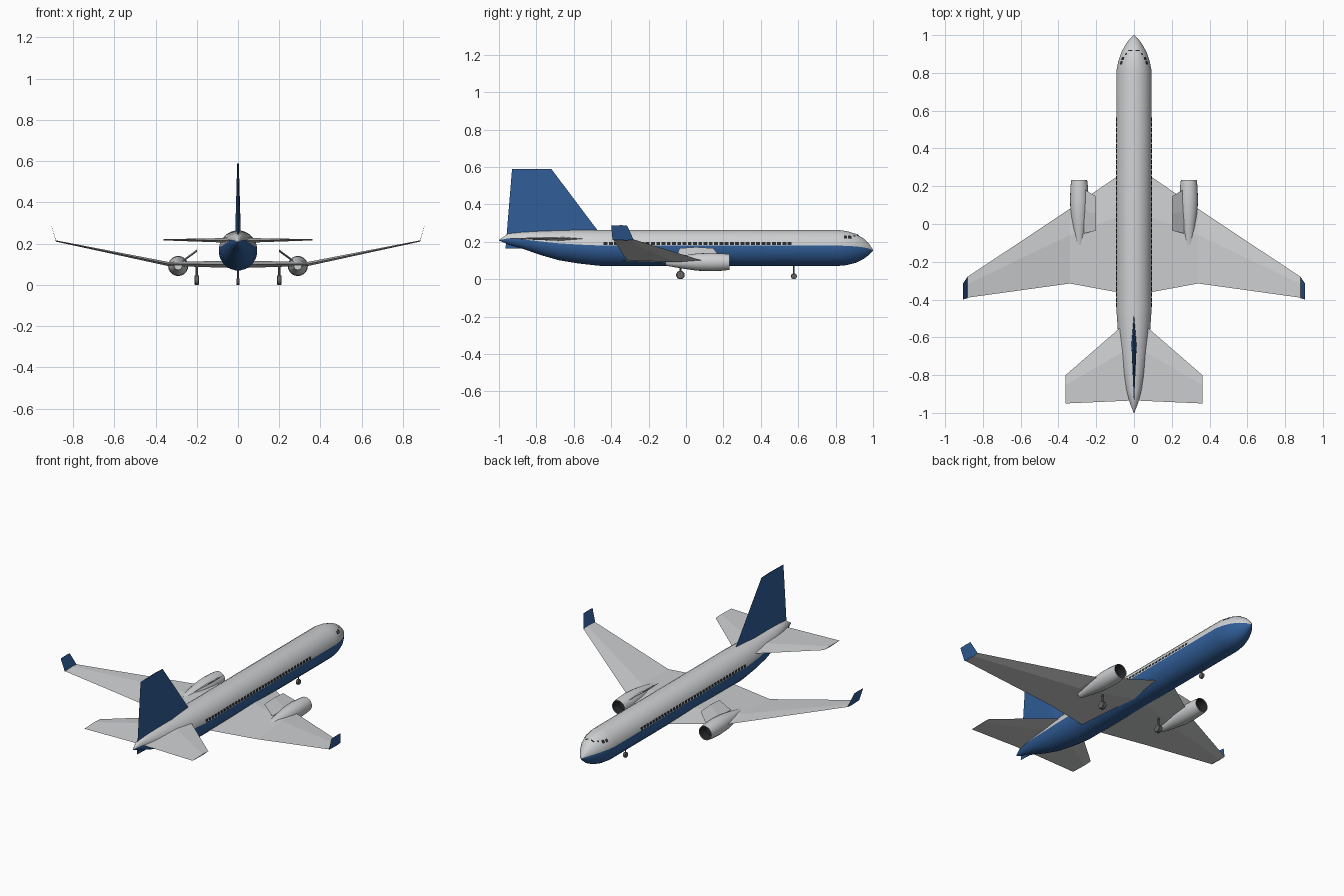
import bpy, bmesh, math
from mathutils import Vector, Matrix

if "Cube" in bpy.data.objects:
    bpy.data.objects.remove(bpy.data.objects["Cube"])


def material(name, rgb):
    m = bpy.data.materials.new(name)
    m.use_nodes = True
    m.diffuse_color = (*rgb, 1)
    m.node_tree.nodes["Principled BSDF"].inputs["Base Color"].default_value = (*rgb, 1)
    return m


white = material("light grey paint", (0.62, 0.63, 0.64))
blue = material("blue paint", (0.03, 0.11, 0.31))
dark = material("dark glass", (0.02, 0.022, 0.025))
grey = material("wheel grey", (0.13, 0.13, 0.14))


def finish(name, bm, mats, smooth=None):
    bmesh.ops.recalc_face_normals(bm, faces=bm.faces)
    mesh = bpy.data.meshes.new(name)
    bm.to_mesh(mesh)
    bm.free()
    ob = bpy.data.objects.new(name, mesh)
    bpy.context.collection.objects.link(ob)
    for m in mats:
        mesh.materials.append(m)
    if smooth:
        bpy.ops.object.select_all(action="DESELECT")
        ob.select_set(True)
        bpy.context.view_layer.objects.active = ob
        bpy.ops.object.shade_smooth_by_angle(angle=math.radians(smooth))
    return ob


def loft(name, rings, mats, rule=None, smooth=None):
    """Skin a list of rings; rule(ring, side) picks the material."""
    bm = bmesh.new()
    rows = [[bm.verts.new(p) for p in ring] for ring in rings]
    n = len(rows[0])
    for i in range(len(rows) - 1):
        for j in range(n):
            k = (j + 1) % n
            f = bm.faces.new((rows[i][j], rows[i][k], rows[i + 1][k], rows[i + 1][j]))
            f.material_index = rule(i, j) if rule else 0
    for i, row in ((0, rows[0]), (len(rows) - 2, rows[-1])):
        bm.faces.new(row).material_index = rule(i, 0) if rule else 0
    return finish(name, bm, mats, smooth)


# Fuselage: y, half width, top, bottom
STATIONS = [(-1, .002, .212, .207), (-.95, .021, .244, .186), (-.88, .041, .252, .165),
            (-.78, .060, .258, .130), (-.68, .074, .262, .101), (-.57, .086, .264, .083),
            (-.45, .094, .265, .070), (.81, .094, .265, .070), (.86, .084, .258, .075),
            (.91, .067, .243, .088), (.95, .045, .218, .108), (.98, .023, .188, .132),
            (1, .002, .157, .153)]
SIDES = 24


def skin(y, a):
    """Point on the fuselage surface at length y and angle a."""
    for s, t in zip(STATIONS, STATIONS[1:]):
        if s[0] <= y <= t[0]:
            f = (y - s[0]) / (t[0] - s[0])
            w, top, low = (p + (q - p) * f for p, q in zip(s[1:], t[1:]))
            return Vector((w * math.cos(a), y, (top + low) / 2 + (top - low) / 2 * math.sin(a)))


rings = [[skin(s[0], math.radians(7.5) + math.tau * j / SIDES) for j in range(SIDES)]
         for s in STATIONS]
loft("fuselage", rings, [white, blue], lambda i, j: int(j > 10), 35)


# Window panes laid on the skin as thin patches
def panes(name, cells):
    bm = bmesh.new()
    for y0, y1, a0, a1 in cells:
        corners = []
        for y, a in ((y0, a0), (y1, a0), (y1, a1), (y0, a1)):
            p = skin(y, math.radians(a))
            corners.append(p + Vector((math.cos(math.radians(a)), 0,
                                       math.sin(math.radians(a)))) * .002)
        bm.faces.new([bm.verts.new(p) for p in corners])
    finish(name, bm, [dark])


for side, tag in ((1, "left"), (-1, "right")):
    def turn(a):
        return a if side > 0 else 180 - a
    row = [-.44 + .0281 * i for i in range(36)]
    panes(tag + "_cabin_windows", [(y, y + .021, turn(9), turn(19)) for y in row])
    panes(tag + "_cockpit_windows", [(.845, .862, turn(33), turn(45)),
                                     (.867, .884, turn(35), turn(49)),
                                     (.895, .905, turn(50), turn(58)),
                                     (.915, .922, turn(62), turn(82))])


# Flying surfaces: four-point aerofoil sections
def aerofoil(span, lead, trail, thick, height, upright=False):
    mid = lead + (trail - lead) * .35
    pts = [(lead, 0), (mid, thick), (trail, 0), (mid, -thick)]
    if upright:
        return [(d, y, height) for y, d in pts]
    return [(span, y, height + d) for y, d in pts]


def surface(name, sections, mat, side=1, upright=False):
    rings = [[(x * side, y, z) for x, y, z in aerofoil(*s, upright)] for s in sections]
    loft(name, rings, [mat])


surface("tail_fin", [(0, -.40, -.965, .016, .165), (0, -.72, -.93, .004, .59)], blue, 1, True)

for side, tag in ((1, "left"), (-1, "right")):
    surface(tag + "_wing", [(.04, .285, -.37, .017, .10), (.34, .08, -.315, .010, .102),
                            (.882, -.28, -.39, .003, .213)], white, side)
    surface(tag + "_winglet", [(.882, -.28, -.393, .003, .211),
                               (.905, -.315, -.40, .001, .288)], blue, side)
    surface(tag + "_tailplane", [(.02, -.503, -.935, .012, .216),
                                 (.362, -.80, -.95, .003, .219)], white, side)


# Engines, struts and wheels
def ring_y(x, y, z, r, n=20):
    return [(x + r * math.cos(math.tau * j / n), y, z + r * math.sin(math.tau * j / n))
            for j in range(n)]


def wheel(name, x, y, z, r, half):
    rims = [(-half, r * .85), (-half * .7, r), (half * .7, r), (half, r * .85)]
    rings = [[(x + d, y + q * math.cos(math.tau * j / 16), z + q * math.sin(math.tau * j / 16))
              for j in range(16)] for d, q in rims]
    loft(name, rings, [grey], smooth=35)


def strut(name, x, y, z0, z1, r):
    bm = bmesh.new()
    bmesh.ops.create_cone(bm, cap_ends=True, segments=10, radius1=r, radius2=r, depth=z1 - z0,
                          matrix=Matrix.Translation((x, y, (z0 + z1) / 2)))
    finish(name, bm, [grey], 35)


NACELLE = [(.17, .012), (.175, .037), (.23, .039), (.232, .042), (.20, .046), (.13, .049),
           (.06, .046), (-.02, .035), (-.11, .019)]
for side, tag in ((1, "left"), (-1, "right")):
    loft(tag + "_engine", [ring_y(.29 * side, y, .092, r) for y, r in NACELLE],
         [white, dark], lambda i, j: int(i < 2), 35)
    # Slanted pylon blade above the nacelle
    edge = [(.265, .185, -.05, .118), (.2, .145, -.035, .166)]
    loft(tag + "_pylon", [[(x * side, a, z), (x * side, (a + b) / 2, z + .006),
                           (x * side, b, z), (x * side, (a + b) / 2, z - .006)]
                          for x, a, b, z in edge], [white])
    strut(tag + "_main_strut", .2 * side, -.03, .02, .1, .006)
    wheel(tag + "_main_wheel", .2 * side, -.03, .023, .023, .012)

strut("nose_strut", 0, .577, .012, .085, .004)
wheel("nose_wheel", 0, .577, .016, .016, .008)
